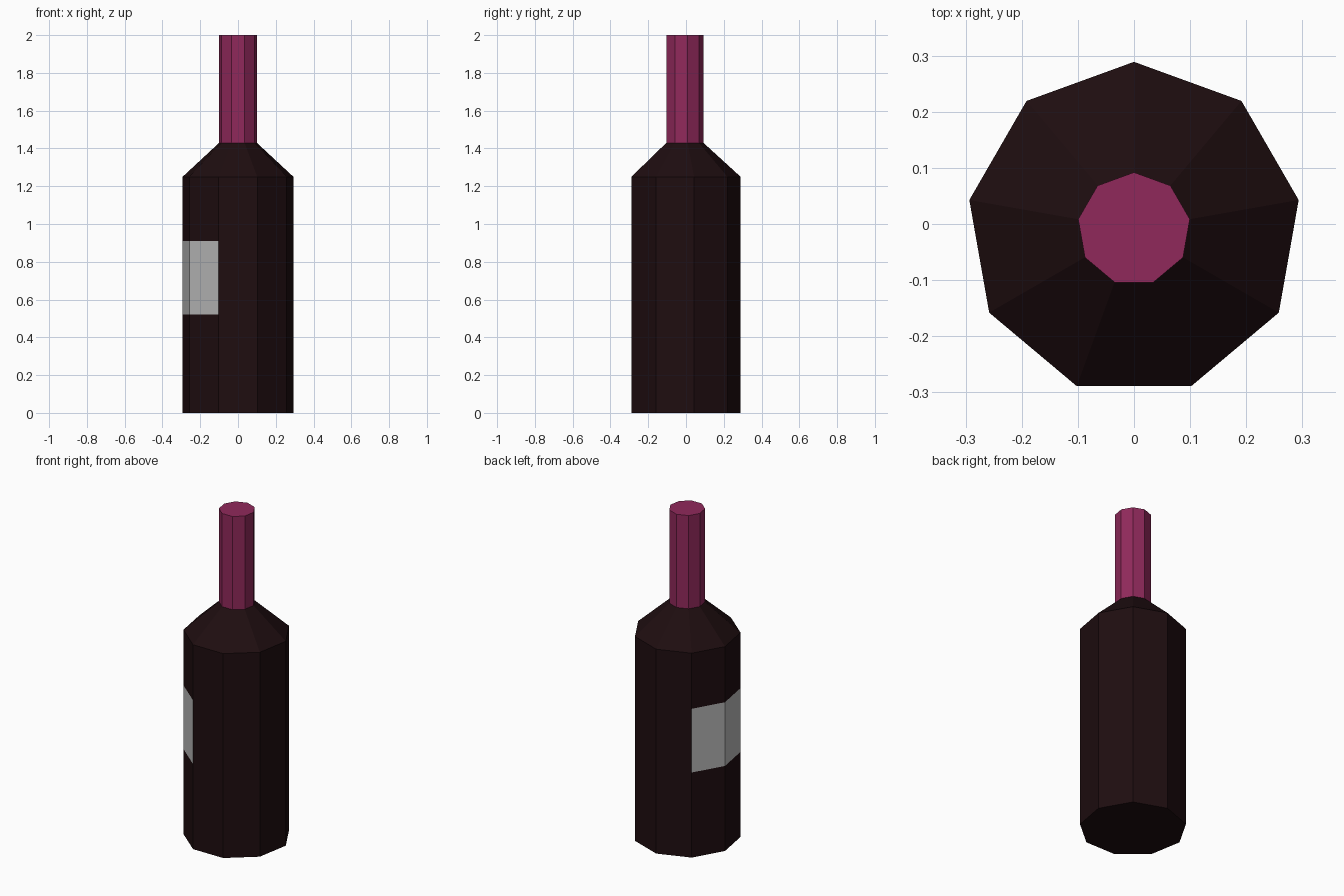
import bpy, bmesh, math

if "Cube" in bpy.data.objects:
    bpy.data.objects.remove(bpy.data.objects["Cube"])

SIDES = 9
Y0 = -0.009  # axis offset that centres the nine-sided outline


def material(name, rgb):
    m = bpy.data.materials.new(name)
    m.diffuse_color = (*rgb, 1)
    m.use_nodes = True
    m.node_tree.nodes["Principled BSDF"].inputs["Base Color"].default_value = m.diffuse_color
    return m


def lathe(name, profile, mats, bottom=False, top=False):
    """Spin (radius, z) points into a flat-faced nine-sided shell."""
    bm = bmesh.new()
    rings = []
    for r, z in profile:
        angles = [math.radians(90 + 360 / SIDES * i) for i in range(SIDES)]
        rings.append([bm.verts.new((r * math.cos(a), Y0 + r * math.sin(a), z))
                      for a in angles])
    bands = []
    for lo, hi in zip(rings, rings[1:]):
        bands.append([bm.faces.new((lo[i], lo[(i + 1) % SIDES],
                                    hi[(i + 1) % SIDES], hi[i]))
                      for i in range(SIDES)])
    if bottom:
        bm.faces.new(rings[0][::-1])
    if top:
        bm.faces.new(rings[-1])
    # label: three neighbouring sides of the middle band
    if len(mats) > 1:
        for i in (1, 2, 3):
            bands[1][i].material_index = 1
    me = bpy.data.meshes.new(name)
    bm.to_mesh(me)
    bm.free()
    for m in mats:
        me.materials.append(m)
    ob = bpy.data.objects.new(name, me)
    bpy.context.collection.objects.link(ob)
    return ob


glass = material("dark_glass", (0.013, 0.004, 0.005))
foil = material("foil", (0.28, 0.022, 0.105))
paper = material("label_paper", (0.5, 0.5, 0.5))

# Body with shoulder and flush label
lathe("bottle_body",
      [(0.298, 0), (0.298, 0.52), (0.298, 0.91), (0.298, 1.25), (0.101, 1.43)],
      [glass, paper], bottom=True)

# Foil-wrapped neck
lathe("bottle_neck", [(0.101, 1.43), (0.101, 2.0)], [foil], top=True)
